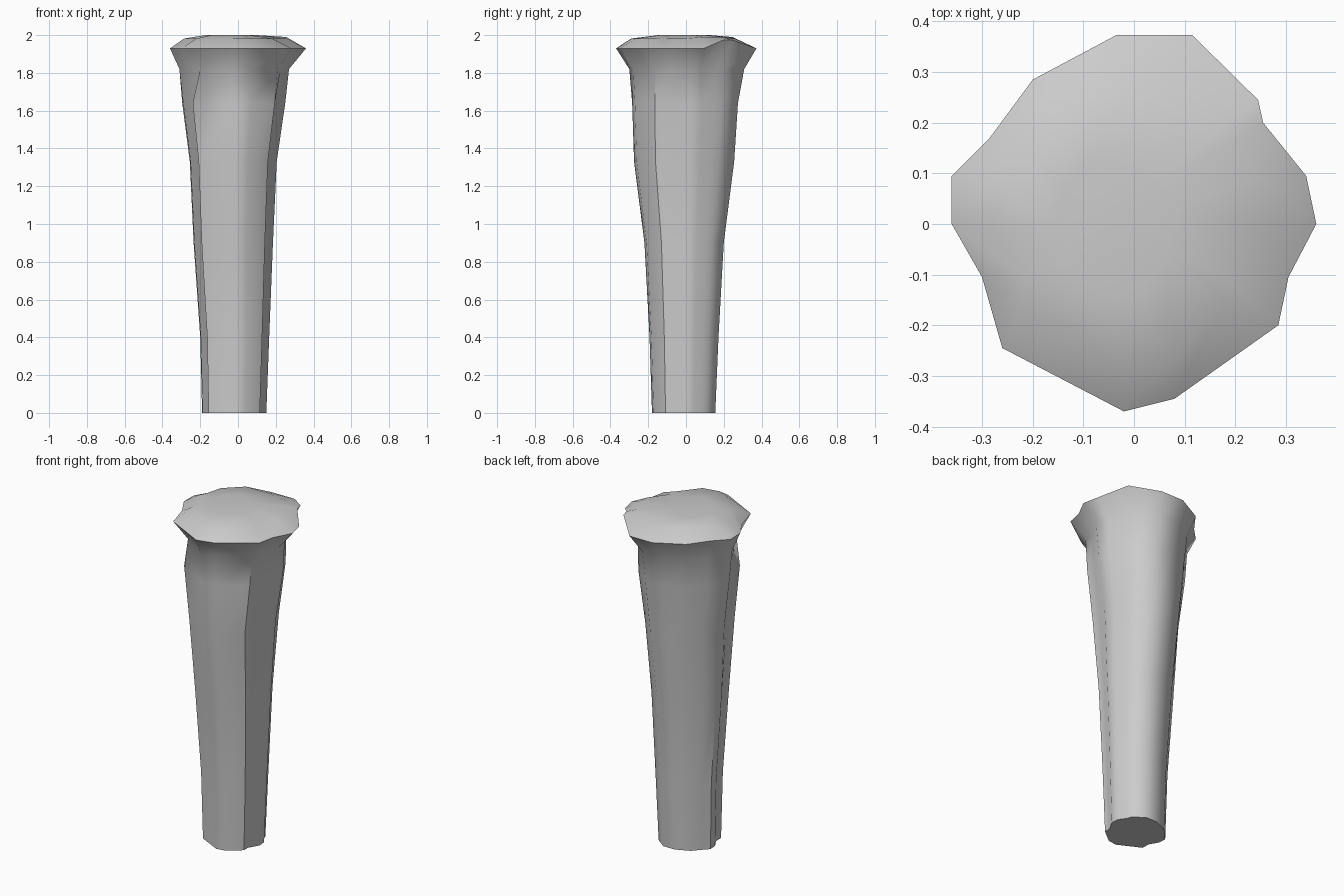
import bpy, bmesh, math

if "Cube" in bpy.data.objects:
    bpy.data.objects.remove(bpy.data.objects["Cube"])

# Irregular 16-sided cross-sections, all starting on the left side
TRUNK = [(-.29, .08), (-.285, 0), (-.235, -.09), (-.235, -.17), (-.02, -.285), (.07, -.27),
         (.195, -.165), (.195, -.1), (.25, 0), (.245, .08), (.195, .15), (.185, .19),
         (.08, .275), (-.04, .275), (-.17, .215), (-.235, .14)]
RIM = [(-.36, .095), (-.36, 0), (-.30, -.105), (-.26, -.245), (-.02, -.37), (.08, -.345),
       (.285, -.2), (.305, -.105), (.36, 0), (.34, .095), (.255, .2), (.245, .245),
       (.115, .373), (-.035, .373), (-.2, .285), (-.285, .17)]
TOP = [(-.255, .07), (-.285, 0), (-.22, -.105), (-.22, -.145), (-.02, -.29), (.08, -.27),
       (.18, -.145), (.18, -.105), (.255, 0), (.255, .09), (.2, .165), (.175, .19),
       (.07, .245), (-.02, .258), (-.12, .245), (-.22, .15)]


def fit(section, x0, x1, y0, y1):
    xs, ys = zip(*section)
    return [(x0 + (x - min(xs)) / (max(xs) - min(xs)) * (x1 - x0),
             y0 + (y - min(ys)) / (max(ys) - min(ys)) * (y1 - y0)) for x, y in section]


# Trunk levels: z, x range, y range
LEVELS = [(0, -.19, .15, -.18, .155), (.4, -.20, .165, -.193, .172),
          (.9, -.235, .185, -.22, .20), (1.33, -.255, .205, -.275, .255),
          (1.64, -.295, .25, -.285, .275)]
rings = [[(x, y, z) for x, y in fit(TRUNK, *box)] for z, *box in LEVELS]

# Neck under the flared head
neck = fit(RIM, -.31, .27, -.30, .308)
neck[3] = (-.2, -.19)
rings.append([(x, y, 1.82) for x, y in neck])

# Head rim, raised at the back right, then the inset top
rings.append([(x, y, 1.975 if i in (10, 11) else 1.93) for i, (x, y) in enumerate(RIM)])
rings.append([(x, y, 1.982 + (.008 if i in (9, 10, 11, 14, 15) else 0))
              for i, (x, y) in enumerate(TOP)])
rings.append([(x * .5 - .03, y * .5, 2.0) for x, y in TOP])

# Loft the rings
bm = bmesh.new()
loops = [[bm.verts.new(p) for p in ring] for ring in rings]
n = len(TRUNK)
for a, b in zip(loops, loops[1:]):
    for i in range(n):
        j = (i + 1) % n
        bm.faces.new((a[i], a[j], b[j], b[i]))
bm.faces.new(loops[0][::-1])
bm.faces.new(loops[-1])
bmesh.ops.recalc_face_normals(bm, faces=bm.faces)

mesh = bpy.data.meshes.new("stump_post")
bm.to_mesh(mesh)
bm.free()
post = bpy.data.objects.new("stump_post", mesh)
bpy.context.collection.objects.link(post)
bpy.context.view_layer.objects.active = post
post.select_set(True)
bpy.ops.object.shade_smooth_by_angle(angle=math.radians(45))
